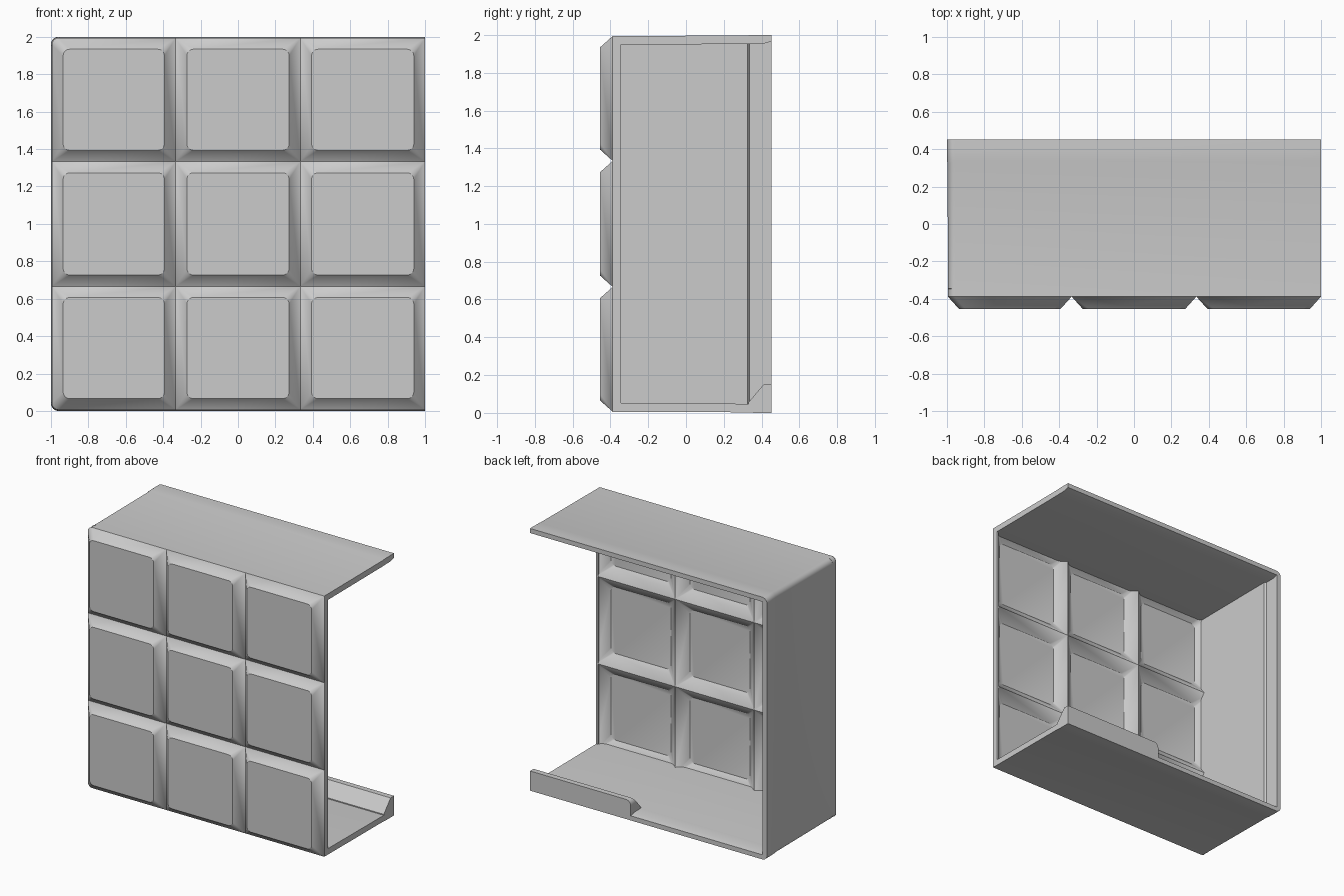
import bpy, bmesh
from math import sin, cos, pi

cube = bpy.data.objects.get("Cube")
if cube:
    bpy.data.objects.remove(cube, do_unlink=True)

grey = bpy.data.materials.new("light_grey")
grey.use_nodes = True
grey.diffuse_color = (0.6, 0.6, 0.6, 1)
grey.node_tree.nodes["Principled BSDF"].inputs["Base Color"].default_value = (0.6, 0.6, 0.6, 1)

FACE, VALLEY, INNER, BACK = -0.455, -0.388, -0.345, 0.452
SKIN = INNER - VALLEY


def finish(bm, name):
    mesh = bpy.data.meshes.new(name)
    bm.to_mesh(mesh)
    bm.free()
    mesh.materials.append(grey)
    ob = bpy.data.objects.new(name, mesh)
    bpy.context.collection.objects.link(ob)
    bpy.ops.object.select_all(action="DESELECT")
    bpy.context.view_layer.objects.active = ob
    ob.select_set(True)
    bpy.ops.object.shade_smooth_by_angle(angle=0.5)
    return ob


def arc(cx, cz, r, start, steps=6):
    """Quarter turn of points around a centre."""
    return [(cx + r * cos(start + pi / 2 * i / steps),
             cz + r * sin(start + pi / 2 * i / steps)) for i in range(steps + 1)]


def rounded_rect(x0, x1, z0, z1, radii):
    """Rectangle with one radius per corner, counter-clockwise from top right."""
    pts = []
    for k, r in enumerate(radii):
        cx = x1 - r if k in (0, 3) else x0 + r
        cz = z1 - r if k in (0, 1) else z0 + r
        pts += arc(cx, cz, r, k * pi / 2)
    return pts


def panel_grid(name, chamfer, shift, outward):
    """Nine chamfered tiles forming one continuous skin."""
    bm = bmesh.new()
    xs = [-0.995, -1 / 3, 1 / 3, 1]
    zs = [0.006, 2 / 3, 4 / 3, 1.994]
    for i in range(3):
        for j in range(3):
            x0, x1, z0, z1 = xs[i], xs[i + 1], zs[j], zs[j + 1]
            corner = [0, 0.035 if (i, j) == (0, 2) else 0,
                      0.035 if (i, j) == (0, 0) else 0, 0]
            rim = [bm.verts.new((x, VALLEY + shift, z))
                   for x, z in rounded_rect(x0, x1, z0, z1, corner)]
            top = [bm.verts.new((x, FACE + shift, z))
                   for x, z in rounded_rect(x0 + chamfer, x1 - chamfer,
                                            z0 + chamfer, z1 - chamfer, [0.035] * 4)]
            bm.faces.new(top)
            for a in range(len(rim)):
                b = (a + 1) % len(rim)
                bm.faces.new((rim[a], rim[b], top[b], top[a]))
    bmesh.ops.remove_doubles(bm, verts=bm.verts, dist=0.0005)
    bm.normal_update()
    bmesh.ops.reverse_faces(bm, faces=[f for f in bm.faces if f.normal.y * outward < 0])
    return finish(bm, name)


def prism(name, profile, x0, x1):
    """Extrude a (y, z) profile along x."""
    bm = bmesh.new()
    ends = [[bm.verts.new((x, y, z)) for y, z in profile] for x in (x0, x1)]
    n = len(profile)
    bm.faces.new(ends[0])
    bm.faces.new(ends[1])
    for a in range(n):
        b = (a + 1) % n
        bm.faces.new((ends[0][a], ends[0][b], ends[1][b], ends[1][a]))
    bmesh.ops.recalc_face_normals(bm, faces=bm.faces)
    return bm


def c_section(inset, wall, plate):
    """Top plate, side wall and bottom plate as one C outline."""
    x0, z0, z1, r = -1 + inset, inset, 2 - inset, 0.04
    pts = [(1, z1)] + arc(x0 + r, z1 - r, r, pi / 2) + arc(x0 + r, z0 + r, r, pi) + [(1, z0)]
    return pts + [(1, plate), (-1 + wall, plate), (-1 + wall, 2 - plate), (1, 2 - plate)]


# Front: tiled outer skin, and the matching hollow skin behind it
panel_grid("front_panels", 0.06, 0, -1)
panel_grid("inner_panels", 0.08, SKIN, 1)

# Narrow strip closing the open end of the front
finish(prism("front_end_strip", [(VALLEY, 0.006), (INNER, 0.006), (INNER, 1.994), (VALLEY, 1.994)],
             0.985, 1), "front_end_strip")

# Shell: C section lofted front to back, with a step for the rear cover
stations = [(VALLEY, 0.006, 0.05, 0.052), (0.325, 0.003, 0.05, 0.048),
            (0.335, 0.001, 0.036, 0.047), (0.41, 0, 0.036, 0.046), (BACK, 0, 0.036, 0.035)]
bm = bmesh.new()
rings = [[bm.verts.new((x, y, z)) for x, z in c_section(*dims)] for y, *dims in stations]
count = len(rings[0])
for near, far in zip(rings, rings[1:]):
    for a in range(count):
        b = (a + 1) % count
        bm.faces.new((near[a], near[b], far[b], far[a]))
bm.faces.new(rings[0])
bm.faces.new(rings[-1])
bmesh.ops.recalc_face_normals(bm, faces=bm.faces)
finish(bm, "outer_shell")

# Rear lip standing on the bottom plate, rounded at its inner end
bm = prism("rear_lip", [(0.33, 0.02), (0.33, 0.055), (0.41, 0.15), (BACK, 0.15), (BACK, 0.02)], 0.15, 1)
tip = [e for e in bm.edges if all(v.co.x < 0.2 and v.co.z > 0.14 for v in e.verts)]
bmesh.ops.bevel(bm, geom=tip, offset=0.04, segments=5, profile=0.5, affect="EDGES")
finish(bm, "rear_lip")
